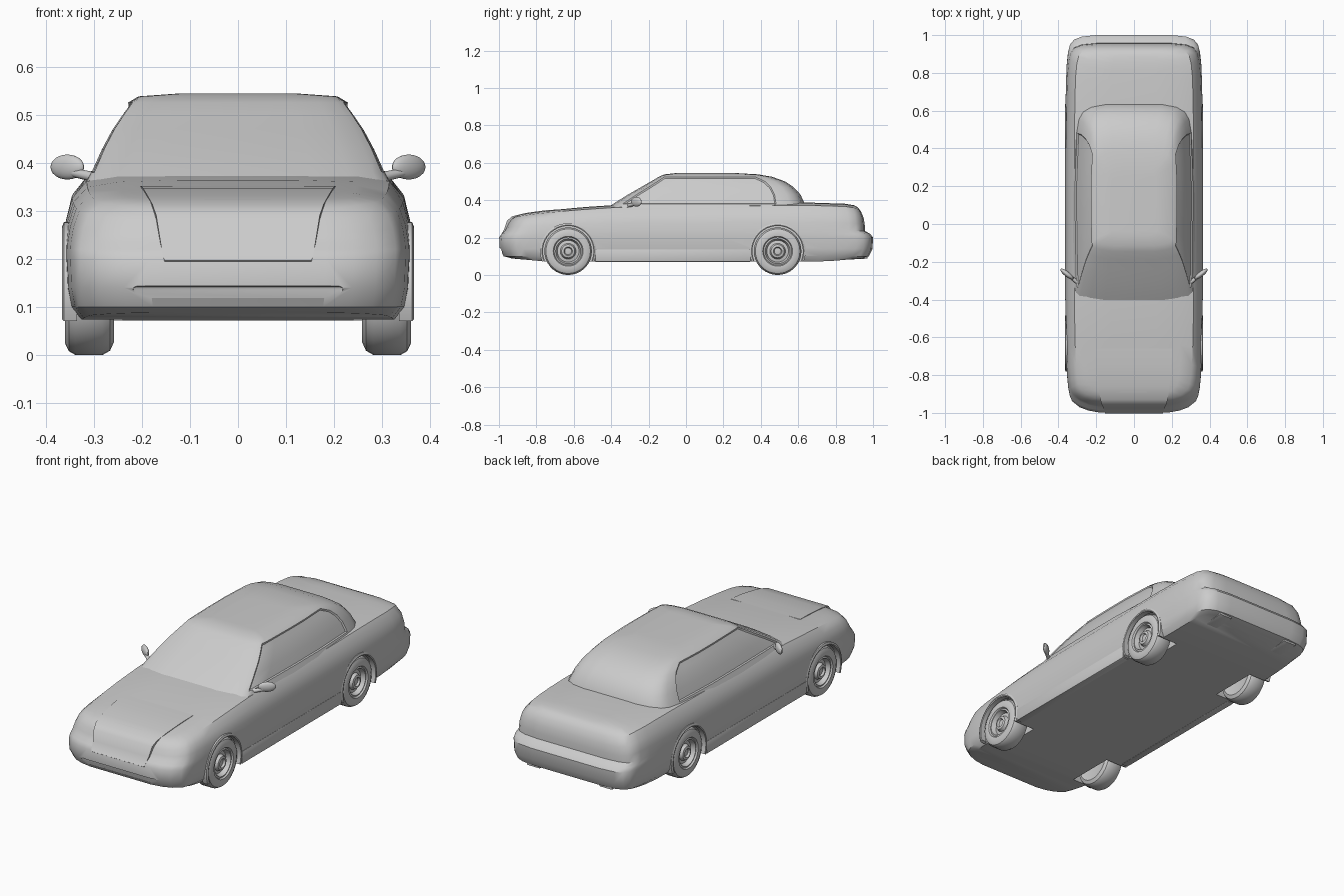
import bpy, bmesh, math
from mathutils import Vector, Matrix

if "Cube" in bpy.data.objects:
    bpy.data.objects.remove(bpy.data.objects["Cube"])

def finish(name, bm):
    bmesh.ops.recalc_face_normals(bm, faces=bm.faces)
    me = bpy.data.meshes.new(name)
    bm.to_mesh(me)
    bm.free()
    ob = bpy.data.objects.new(name, me)
    bpy.context.collection.objects.link(ob)
    return ob

def lerp(table, v):
    if v <= table[0][0]:
        return table[0][1]
    for (a, p), (b, q) in zip(table, table[1:]):
        if v <= b:
            return p + (q - p) * (v - a) / (b - a)
    return table[-1][1]

def shell(levels, plan, height):
    """Closed hull: levels = (z code, half width, front y, rear y), plan = (t, width factor)."""
    bm = bmesh.new()
    n, rings = len(levels), []
    for t, p in plan:
        half = []
        for z, w, yf, yr in levels:
            y = yf + t * (yr - yf)
            half.append((w * p, y, height(z, y)))
        ring = half + [(-x, y, z) for x, y, z in reversed(half)]
        rings.append([bm.verts.new(v) for v in ring])
    for a, b in zip(rings, rings[1:]):
        for i in range(2 * n):
            j = (i + 1) % (2 * n)
            bm.faces.new((a[i], a[j], b[j], b[i]))
    for r in (rings[0], rings[-1]):
        for k in range(n - 1):
            bm.faces.new((r[k], r[k + 1], r[2 * n - 2 - k], r[2 * n - 1 - k]))
    return bm

def box(name, centre, size, bevel=0.0, tilt=0.0):
    bm = bmesh.new()
    bmesh.ops.create_cube(bm, size=1)
    bmesh.ops.scale(bm, vec=size, verts=bm.verts)
    if bevel:
        bmesh.ops.bevel(bm, geom=bm.edges[:], offset=bevel, segments=2, profile=0.5, affect='EDGES')
    bmesh.ops.transform(bm, matrix=Matrix.Translation(centre) @ Matrix.Rotation(tilt, 4, 'X'), verts=bm.verts)
    return finish(name, bm)

def cut(target, cutter):
    cutter.hide_render = True
    m = target.modifiers.new("cut", 'BOOLEAN')
    m.operation, m.solver, m.object = 'DIFFERENCE', 'EXACT', cutter
    bpy.context.view_layer.objects.active = target
    bpy.ops.object.modifier_apply(modifier=m.name)
    bpy.data.objects.remove(cutter)

# Lower body with hood, trunk and bumpers; codes above 1 are fractions up to the hood line
HOOD = [(-1, .30), (-.94, .305), (-.9, .322), (-.8, .338), (-.6, .358), (-.4, .375),
        (.63, .388), (.85, .381), (.91, .371), (.96, .335)]

def body_height(code, y):
    if code > 1:
        return .235 + (code - 2) * (lerp(HOOD, y) - .235)
    return code + (.018 * max(0, abs(y) - .75) / .2 if code < .09 else 0)

body_levels = [(.072, .335, -.93, .95), (.10, .354, -.975, .978), (.14, .362, -.997, .997),
               (.20, .364, -.998, 1.0), (.22, .364, -.985, .985), (.235, .363, -.968, .957),
               (2.3, .358, -.957, .956), (2.65, .345, -.945, .95), (2.9, .315, -.93, .935),
               (2.98, .25, -.91, .915), (3, .12, -.89, .895)]
body_plan = [(0, .5), (.005, .66), (.014, .79), (.03, .9), (.045, .935), (.065, .957), (.1, .975), (.15, .987),
             (.2, .995), (.3, 1), (.4, 1), (.5, 1), (.6, 1), (.7, 1), (.8, .997), (.87, .99),
             (.92, .98), (.955, .96), (.975, .93), (.988, .87), (.996, .76), (1, .55)]
body = finish("body", shell(body_levels, body_plan, body_height))

# Cabin with recessed side windows
cabin_levels = [(.34, .325, -.45, .645), (.38, .305, -.39, .635), (.43, .283, -.31, .612),
                (.47, .262, -.24, .575), (.50, .242, -.188, .53), (.525, .224, -.145, .46),
                (.538, .203, -.115, .385), (.544, .12, -.06, .28)]
cabin_plan = [(0, .5), (.012, .75), (.03, .92), (.05, .98), (.075, 1), (.2, 1.01), (.4, 1.02), (.6, 1.02),
              (.75, 1), (.85, .985), (.92, .95), (.96, .88), (.985, .75), (1, .5)]
bm = shell(cabin_levels, cabin_plan, lambda z, y: z)
windows = []
for f in bm.faces:
    c = f.calc_center_median()
    t = [(v.co.y, v.co.z) for v in f.verts]
    lo, hi = min(z for _, z in t), max(z for _, z in t)
    front = lerp([(.38, -.39), (.43, -.31), (.5, -.188), (.525, -.145)], c.z)
    rear = lerp([(.38, .635), (.43, .612), (.5, .53), (.525, .46)], c.z)
    u = (c.y - front) / (rear - front)
    if abs(c.x) > .2 and lo > .375 and hi < .53 and .06 < u < .85:
        windows.append(f)
bmesh.ops.recalc_face_normals(bm, faces=bm.faces)
bmesh.ops.inset_region(bm, faces=windows, thickness=.006, depth=-.006, use_even_offset=True)
finish("cabin", bm)

# Raised grille and hood centre panel
strip = [(.197, -1.002, .153), (.21, -.992, .157), (.24, -.974, .162), (.29, -.957, .17),
         (.313, -.93, .178), (.331, -.86, .188), (.346, -.75, .197), (.352, -.66, .203)]
bm = bmesh.new()
rows = [[bm.verts.new(c) for c in ((-w, y, z), (w, y, z), (w, y + .03, z - .02), (-w, y + .03, z - .02))]
        for z, y, w in strip]
for a, b in zip(rows, rows[1:]):
    for i in range(4):
        j = (i + 1) % 4
        bm.faces.new((a[i], a[j], b[j], b[i]))
bm.faces.new(rows[0])
bm.faces.new(rows[-1])
finish("grille_panel", bm)

# Front air intake
cut(body, box("intake_cutter", (0, -1.0, .127), (.44, .03, .033), .008))

def arch(name, s, y):
    bm = bmesh.new()
    loops, N = [], 28
    for i in range(N + 1):
        a = math.radians(-22 + 224 * i / N)
        loops.append([bm.verts.new((s * x, y + r * math.cos(a), .127 + r * math.sin(a)))
                      for x, r in ((.335, .135), (.364, .135), (.366, .14), (.362, .15), (.335, .15))])
    for a, b in zip(loops, loops[1:]):
        for i in range(5):
            j = (i + 1) % 5
            bm.faces.new((a[i], a[j], b[j], b[i]))
    bm.faces.new(loops[0])
    bm.faces.new(loops[-1])
    return finish(name, bm)

def wheel(name, s, y):
    prof = [(.265, 0), (.265, .075), (.258, .1), (.266, .118), (.282, .127), (.338, .127), (.352, .119),
            (.360, .102), (.358, .08), (.350, .075), (.353, .067), (.330, .058), (.333, .042),
            (.349, .035), (.352, .023), (.342, .018), (.345, 0)]
    bm = bmesh.new()
    vs = [bm.verts.new((s * x, y, .127 + r)) for x, r in prof]
    es = [bm.edges.new(p) for p in zip(vs, vs[1:])]
    bmesh.ops.spin(bm, geom=vs + es, cent=(0, y, .127), axis=(1, 0, 0), angle=math.tau, steps=36, use_merge=True)
    bmesh.ops.remove_doubles(bm, verts=bm.verts, dist=1e-5)
    return finish(name, bm)

for s, side in ((1, "right"), (-1, "left")):
    # Wheel wells, arches and wheels
    for y, end in ((-.63, "front"), (.49, "rear")):
        bm = bmesh.new()
        bmesh.ops.create_cone(bm, cap_ends=True, segments=40, radius1=.142, radius2=.142, depth=.26,
                              matrix=Matrix.Translation((s * .37, y, .127)) @ Matrix.Rotation(math.pi / 2, 4, 'Y'))
        cut(body, finish("well_cutter", bm))
        arch(f"{end}_{side}_arch", s, y)
        wheel(f"{end}_{side}_wheel", s, y)
    # Door sill
    box(f"{side}_sill", (s * .344, -.07, .103), (.038, .83, .066), .004)
    # Tail pipe housing under the rear bumper
    box(f"{side}_tail_pipe", (s * .21, .825, .089), (.075, .29, .018), .004, math.radians(3))
    # Door mirror and its stalk
    bm = bmesh.new()
    turn = Matrix.Rotation(s * math.radians(38), 4, 'Z')
    bmesh.ops.create_uvsphere(bm, u_segments=24, v_segments=12, radius=1,
                              matrix=Matrix.Translation((s * .355, -.265, .391)) @ turn
                              @ Matrix.Diagonal((.043, .014, .026, 1)))
    finish(f"{side}_mirror", bm)
    bm = bmesh.new()
    a, b = Vector((s * .29, -.315, .368)), Vector((s * .345, -.275, .38))
    bmesh.ops.create_cone(bm, cap_ends=True, segments=12, radius1=.011, radius2=.009, depth=(b - a).length,
                          matrix=Matrix.Translation((a + b) / 2) @ (b - a).to_track_quat('Z', 'Y').to_matrix().to_4x4())
    finish(f"{side}_mirror_stalk", bm)

# Smooth shading with crisp creases
bpy.ops.object.select_all(action='SELECT')
bpy.context.view_layer.objects.active = body
bpy.ops.object.shade_smooth_by_angle(angle=math.radians(35))
